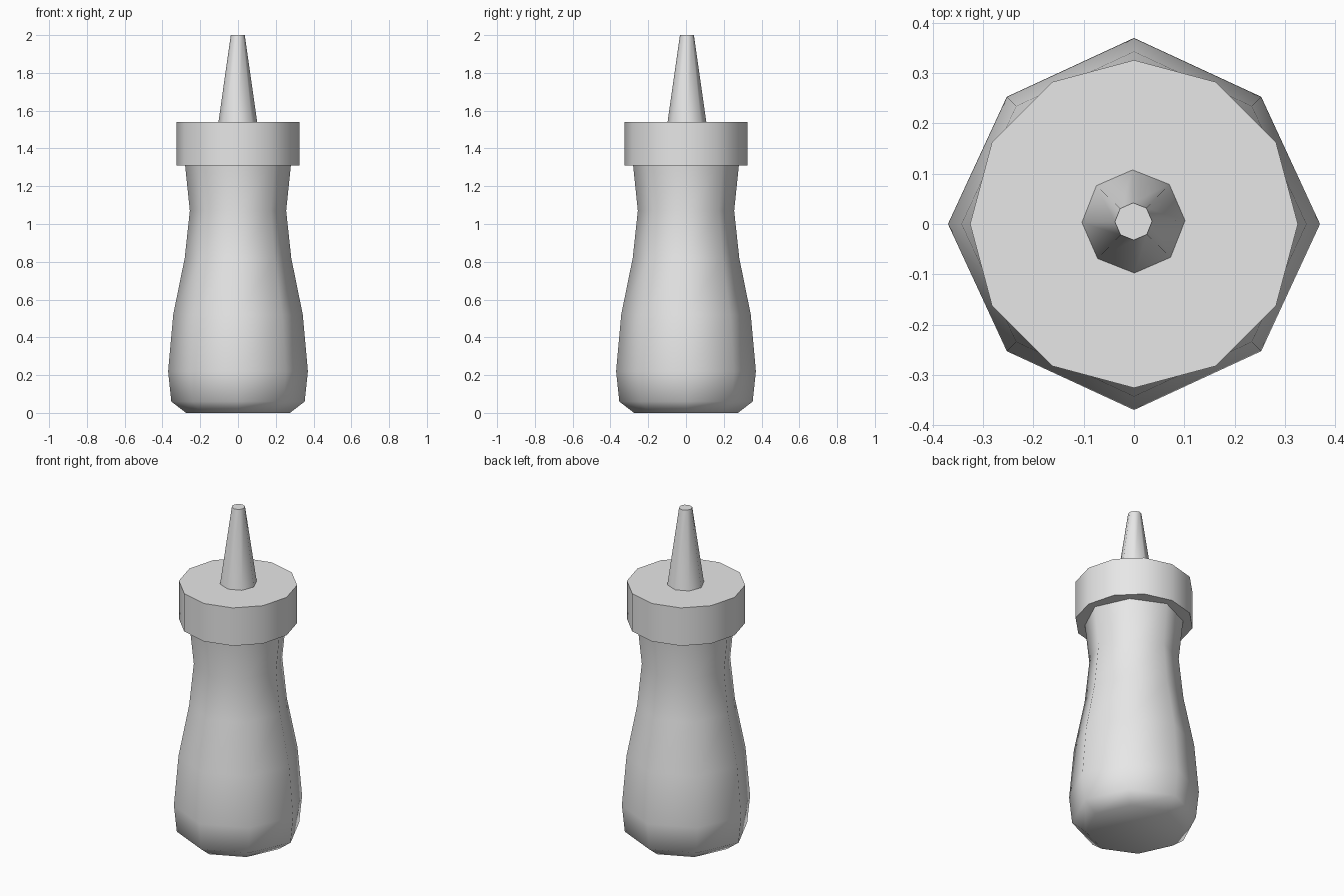
import bpy
import math

cube = bpy.data.objects.get("Cube")
if cube:
    bpy.data.objects.remove(cube, do_unlink=True)

grey = bpy.data.materials.new("light_grey_plastic")
grey.use_nodes = True
grey.diffuse_color = (0.8, 0.8, 0.8, 1)
grey.node_tree.nodes["Principled BSDF"].inputs["Base Color"].default_value = (0.8, 0.8, 0.8, 1)


def lathe(name, profile, sides, centre=(0, 0), turn=0.0, odd_scale=1.0):
    """Capped stack of rings from (radius, height) pairs."""
    verts, faces = [], []
    for r, z in profile:
        for i in range(sides):
            a = turn + math.tau * i / sides
            k = r * (odd_scale if i % 2 else 1)
            verts.append((centre[0] + k * math.cos(a), centre[1] + k * math.sin(a), z))
    for j in range(len(profile) - 1):
        for i in range(sides):
            n = (i + 1) % sides
            a, b = j * sides, (j + 1) * sides
            faces.append((a + i, a + n, b + n, b + i))
    faces.append(tuple(reversed(range(sides))))
    last = (len(profile) - 1) * sides
    faces.append(tuple(range(last, last + sides)))
    mesh = bpy.data.meshes.new(name)
    mesh.from_pydata(verts, [], faces)
    mesh.materials.append(grey)
    obj = bpy.data.objects.new(name, mesh)
    bpy.context.collection.objects.link(obj)
    bpy.ops.object.select_all(action="DESELECT")
    obj.select_set(True)
    bpy.context.view_layer.objects.active = obj
    bpy.ops.object.shade_smooth_by_angle(angle=math.radians(55))
    return obj


# Squeezable bottle with a narrow waist, running up into the cap
lathe("bottle_body",
      [(0.275, 0), (0.353, 0.06), (0.37, 0.22), (0.343, 0.52),
       (0.282, 0.82), (0.255, 1.07), (0.282, 1.33)],
      8, odd_scale=0.967)

# Screw cap
lathe("cap", [(0.326, 1.31), (0.326, 1.54)], 12)

# Tapered spout, set slightly off centre
lathe("nozzle", [(0.104, 1.53), (0.037, 2.0)], 8,
      centre=(-0.001, 0.005), turn=math.radians(1))
